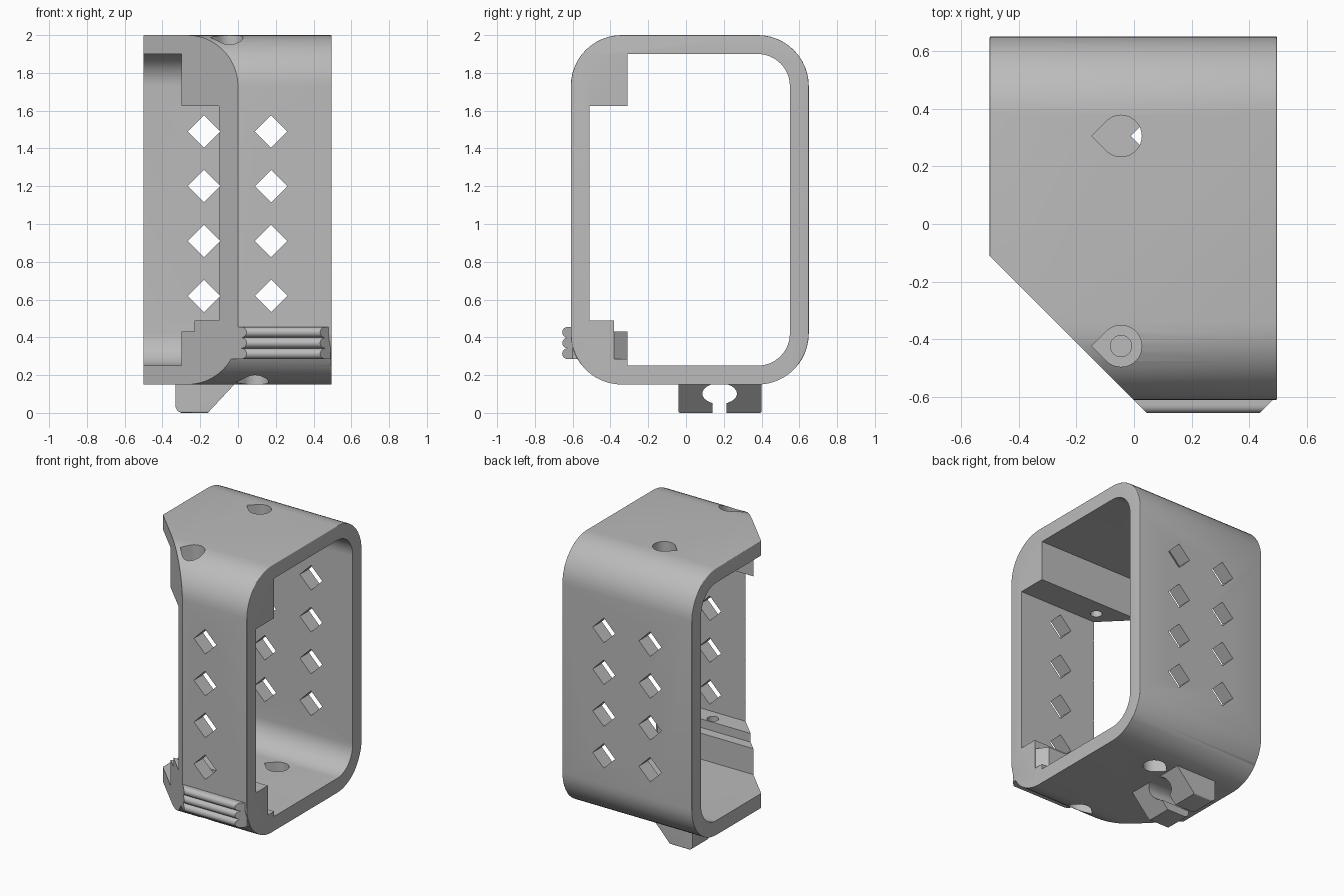
import bpy, bmesh, math

cube = bpy.data.objects.get("Cube")
if cube:
    bpy.data.objects.remove(cube, do_unlink=True)

grey = bpy.data.materials.new("light_grey")
grey.use_nodes = True
grey.diffuse_color = (0.5, 0.5, 0.5, 1)
grey.node_tree.nodes["Principled BSDF"].inputs["Base Color"].default_value = (0.5, 0.5, 0.5, 1)


def arc(cu, cv, ru, start, end, steps=12, rv=None):
    """Points on an arc, angles in degrees."""
    rv = rv or ru
    angles = [math.radians(start + (end - start) * i / steps) for i in range(steps + 1)]
    return [(cu + ru * math.cos(a), cv + rv * math.sin(a)) for a in angles]


def box(u0, u1, v0, v1):
    return [(u0, v0), (u1, v0), (u1, v1), (u0, v1)]


def prism(name, profile, axis, low, high, bevel=0, rule=None):
    """Extrude a profile along an axis, rounding the edges chosen by the rule."""
    place = {"x": lambda u, v, d: (d, u, v),
             "y": lambda u, v, d: (u, d, v),
             "z": lambda u, v, d: (u, v, d)}[axis]
    bm = bmesh.new()
    ends = [[bm.verts.new(place(u, v, d)) for u, v in profile] for d in (low, high)]
    for ring in ends:
        bm.faces.new(ring)
    n = len(profile)
    for i in range(n):
        j = (i + 1) % n
        bm.faces.new((ends[0][i], ends[0][j], ends[1][j], ends[1][i]))
    bmesh.ops.recalc_face_normals(bm, faces=bm.faces)
    if bevel:
        k = "xyz".index(axis)
        edges = [e for e in bm.edges
                 if abs(e.verts[0].co[k] - e.verts[1].co[k]) < 1e-5
                 and rule((e.verts[0].co + e.verts[1].co) / 2)]
        bmesh.ops.bevel(bm, geom=edges, offset=bevel, segments=4, profile=0.5,
                        affect="EDGES", clamp_overlap=True)
    mesh = bpy.data.meshes.new(name)
    bm.to_mesh(mesh)
    bm.free()
    mesh.materials.append(grey)
    ob = bpy.data.objects.new(name, mesh)
    bpy.context.collection.objects.link(ob)
    return ob


def combine(target, tool, operation="DIFFERENCE"):
    mod = target.modifiers.new("join", "BOOLEAN")
    mod.operation = operation
    mod.solver = "EXACT"
    mod.object = tool
    bpy.context.view_layer.objects.active = target
    bpy.ops.object.modifier_apply(modifier=mod.name)
    bpy.data.objects.remove(tool, do_unlink=True)


# Outer shell: rounded block with softened rims
R = 0.27
outer = (arc(0.65 - R, 0.15 + R, R, -90, 0) + arc(0.65 - R, 2 - R, R, 0, 90)
         + arc(-0.61 + R, 2 - R, R, 90, 180) + arc(-0.61 + R, 0.15 + R, R, 180, 270))
frame = prism("frame", outer, "x", -0.5, 0.495, 0.03, lambda m: m.z > 0.25)

# Ribbed grip on the front
ribs = [(-0.5, 0.285)]
for i in range(3):
    ribs += arc(-0.627, 0.3135 + i * 0.0567, 0.0283, 270, 90, 10)[:-1]
ribs += [(-0.627, 0.455), (-0.5, 0.455)]
grip = prism("grip", ribs, "x", -0.2, 0.49)
combine(grip, prism("grip_chamfer", [(0.41, -0.68), (0.51, -0.58), (0.51, -0.68)], "z", 0.2, 0.6))
combine(frame, grip, "UNION")

# Opening, leaving thick ledges at the front corners
r = 0.17
opening = ([(-0.31, 0.25)] + arc(0.55 - r, 0.25 + r, r, -90, 0) + arc(0.55 - r, 1.9 - r, r, 0, 90)
           + [(-0.31, 1.9), (-0.31, 1.625), (-0.51, 1.625), (-0.51, 0.49),
              (-0.38, 0.49), (-0.38, 0.43), (-0.31, 0.43)])
combine(frame, prism("opening", opening, "x", -1, 1))
combine(frame, prism("ledge_notch", [(0.43, -0.30), (0.51, -0.30), (0.51, -0.38), (0.49, -0.38)],
                     "z", 0.285, 0.6))

# Diagonal cut across the front right corner
combine(frame, prism("corner_cut", [(-1, 0.39), (-1, -1), (0.39, -1)], "z", -1, 3))

# Diamond vents through the front and back walls
for x in (-0.18, 0.175):
    for i in range(4):
        z = 0.62 + i * 0.29
        h = 0.086
        diamond = [(x - h, z), (x, z - h), (x + h, z), (x, z + h)]
        combine(frame, prism("vent", diamond, "y", -1, 1))


def teardrop(x, y, radius=0.072):
    return arc(x, y, radius, -135, 135, 24) + [(x - radius * math.sqrt(2), y)]


# Teardrop holes, with narrow screw holes through the ledges
for x, back, front, screw in ((-0.045, (1.8, 2.1), (1.75, 2.1), (1.5, 1.8)),
                              (0.09, (0.05, 0.3), (0.05, 0.33), (0.3, 0.6))):
    combine(frame, prism("back_hole", teardrop(x, 0.305), "z", *back))
    combine(frame, prism("front_hole", teardrop(x, -0.423), "z", *front))
    combine(frame, prism("screw_hole", arc(x, -0.423, 0.037, 0, 345, 23), "z", *screw))

# Cable clip under the base
side = [(-0.33, 0.17), (-0.33, 0.03), (-0.32, 0.01), (-0.3, 0), (-0.16, 0), (-0.02, 0.15), (-0.02, 0.17)]
clip = prism("clip", side, "y", -0.04, 0.4, 0.025, lambda m: m.z < 0.01 and m.x > -0.3)
combine(clip, prism("clip_slot", box(0.14, 0.215, -0.1, 0.1), "x", -1, 1))
combine(clip, prism("clip_bore", arc(0.178, 0.102, 0.092, 0, 345, 23, rv=0.055), "x", -1, 1))
combine(frame, clip, "UNION")

# Shading
bpy.ops.object.select_all(action="DESELECT")
frame.select_set(True)
bpy.context.view_layer.objects.active = frame
bpy.ops.object.shade_smooth_by_angle(angle=math.radians(30))
